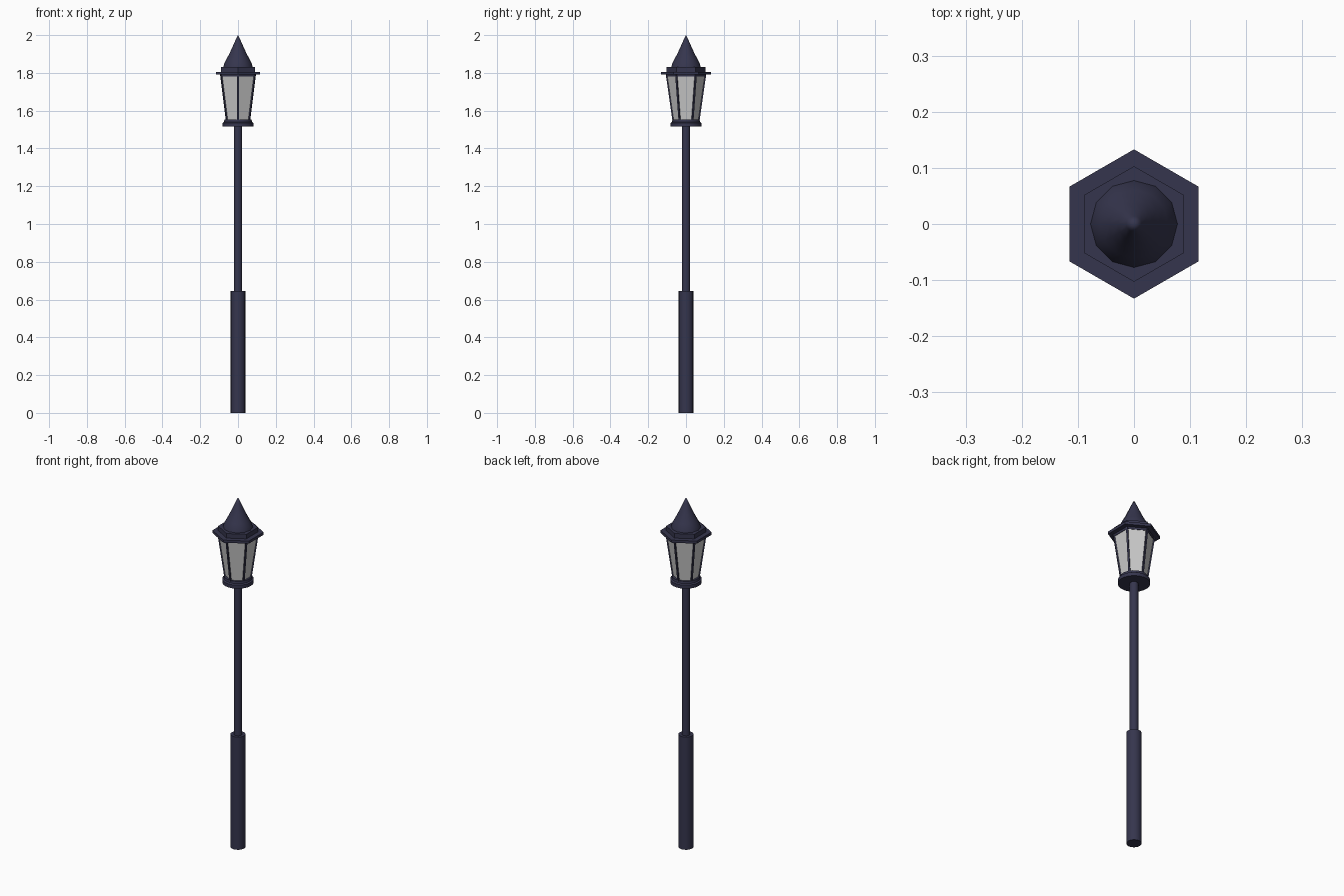
import bpy, bmesh
from math import sin, cos, pi
from mathutils import Vector

if "Cube" in bpy.data.objects:
    bpy.data.objects.remove(bpy.data.objects["Cube"])

iron = bpy.data.materials.new("dark_iron")
iron.diffuse_color = (0.036, 0.036, 0.075, 1)
iron.use_nodes = True
iron.node_tree.nodes["Principled BSDF"].inputs["Base Color"].default_value = iron.diffuse_color


def finish(name, bm, mat=None, smooth=False):
    bmesh.ops.recalc_face_normals(bm, faces=bm.faces)
    me = bpy.data.meshes.new(name)
    bm.to_mesh(me)
    bm.free()
    ob = bpy.data.objects.new(name, me)
    bpy.context.collection.objects.link(ob)
    if mat:
        me.materials.append(mat)
    if smooth:
        bpy.ops.object.select_all(action='DESELECT')
        ob.select_set(True)
        bpy.context.view_layer.objects.active = ob
        bpy.ops.object.shade_smooth_by_angle(angle=0.7)
    return ob


def lathe(name, profile, sides, mat=iron, smooth=False):
    """Stack of regular polygons (radius, z), one corner facing +y, capped."""
    bm = bmesh.new()
    rings = []
    for r, z in profile:
        n = 1 if r == 0 else sides
        rings.append([bm.verts.new((r * sin(2 * pi * i / sides),
                                    r * cos(2 * pi * i / sides), z)) for i in range(n)])
    for a, b in zip(rings, rings[1:]):
        for i in range(sides):
            j = (i + 1) % sides
            bm.faces.new([a[i], a[j], b[0]] if len(b) == 1 else [a[i], a[j], b[j], b[i]])
    for ring in (rings[0], rings[-1]):
        if len(ring) > 2:
            bm.faces.new(ring)
    return finish(name, bm, mat, smooth)


def bar(name, p, q, width):
    """Square bar between two points."""
    bm = bmesh.new()
    bmesh.ops.create_cube(bm, size=1)
    p, q = Vector(p), Vector(q)
    d = q - p
    bmesh.ops.scale(bm, vec=(width, width, d.length), verts=bm.verts)
    ob = finish(name, bm, iron)
    ob.location = (p + q) / 2
    ob.rotation_euler = d.to_track_quat('Z', 'Y').to_euler()
    return ob


# Post
lathe("lower_post", [(0.039, 0), (0.039, 0.645)], 16, smooth=True)
lathe("upper_post", [(0.022, 0.64), (0.022, 1.52)], 16, smooth=True)

# Lantern base: round plate with a bevelled shoulder
lathe("lantern_base", [(0.082, 1.515), (0.082, 1.535), (0.074, 1.54), (0.072, 1.552)],
      24, smooth=True)

# Tapered six-sided glass with corner bars
lathe("glass", [(0.067, 1.545), (0.103, 1.795)], 6, mat=None)
for i in range(6):
    a = i * pi / 3
    bar("corner_bar_%d" % i, (0.067 * sin(a), 0.067 * cos(a), 1.545),
        (0.103 * sin(a), 0.103 * cos(a), 1.795), 0.009)
lathe("top_rail", [(0.104, 1.78), (0.106, 1.793)], 6)

# Six-sided brim and raised roof block
lathe("brim", [(0.133, 1.791), (0.133, 1.806)], 6)
lathe("roof_block", [(0.103, 1.804), (0.103, 1.832)], 6)

# Pointed bell-shaped cap
lathe("pointed_cap", [(0.078, 1.83), (0.073, 1.85), (0.061, 1.873), (0.045, 1.903),
                      (0.029, 1.938), (0.014, 1.972), (0, 2.0)], 12, smooth=True)
